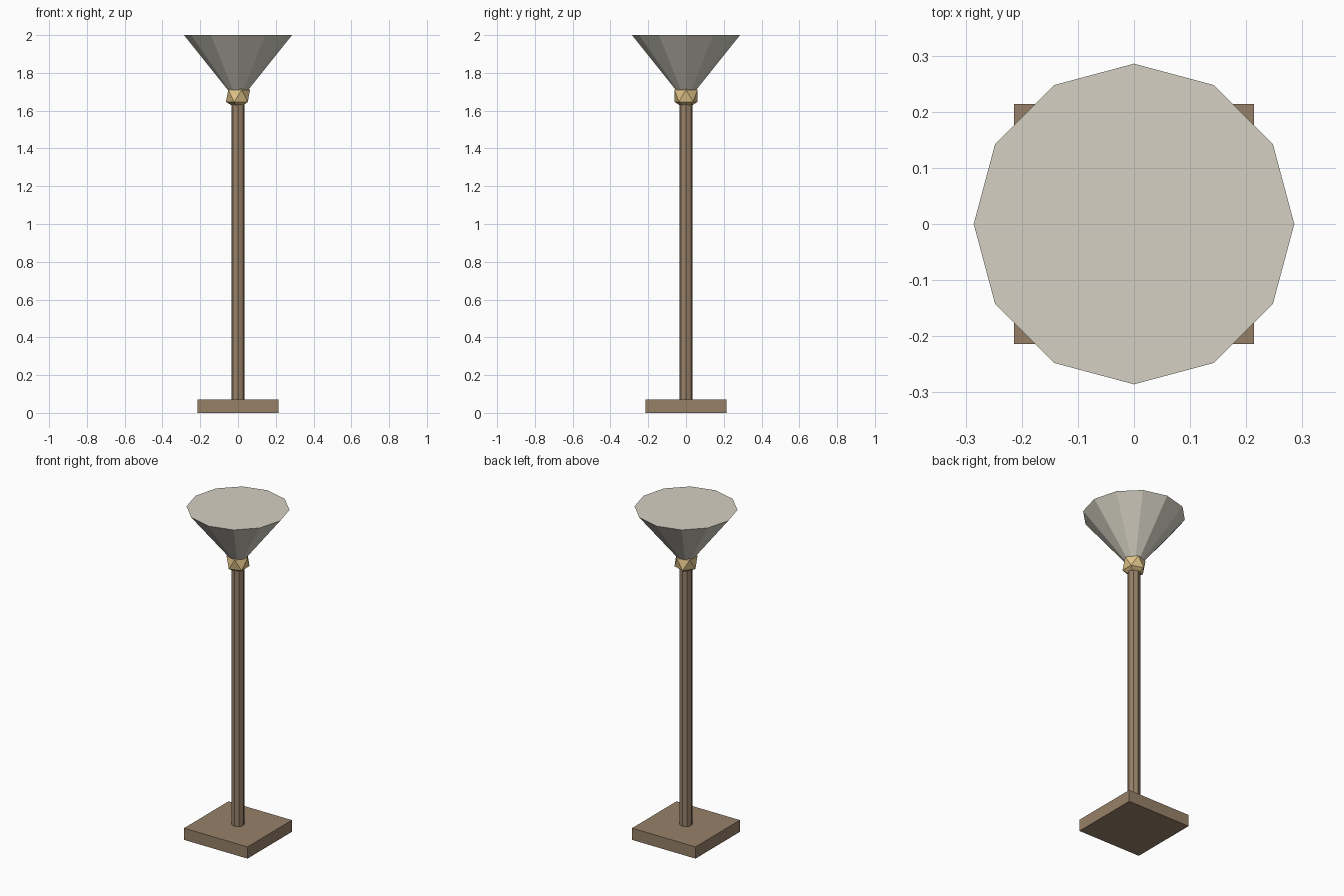
import bpy
from math import pi

if "Cube" in bpy.data.objects:
    bpy.data.objects.remove(bpy.data.objects["Cube"])

U = 1 / 14  # design unit: base thickness


def finish(name, mat):
    ob = bpy.context.object
    ob.name = name
    ob.data.materials.append(mat)
    return ob


def material(name, rgb):
    m = bpy.data.materials.new(name)
    m.diffuse_color = (*rgb, 1)
    m.use_nodes = True
    m.node_tree.nodes["Principled BSDF"].inputs["Base Color"].default_value = m.diffuse_color
    return m


wood = material("wood", (0.31, 0.22, 0.14))
brass = material("brass", (0.75, 0.55, 0.25))
fabric = material("fabric", (0.66, 0.63, 0.54))

# Square base
bpy.ops.mesh.primitive_cube_add(size=1, location=(0, 0, U / 2))
base = finish("base", wood)
base.scale = (6 * U, 6 * U, U)

# Octagonal pole
bpy.ops.mesh.primitive_cylinder_add(vertices=8, radius=U / 2, depth=22 * U,
                                    location=(0, 0, 12 * U))
finish("pole", wood)

# Faceted knuckle between pole and shade
bpy.ops.mesh.primitive_ico_sphere_add(subdivisions=1, radius=U,
                                      location=(0, 0, 23.5 * U))
finish("knuckle", brass)

# Twelve-sided conical shade, wide end up
bpy.ops.mesh.primitive_cone_add(vertices=12, radius1=0, radius2=4 * U, depth=5 * U,
                                location=(0, 0, 25.5 * U))
finish("shade", fabric)
